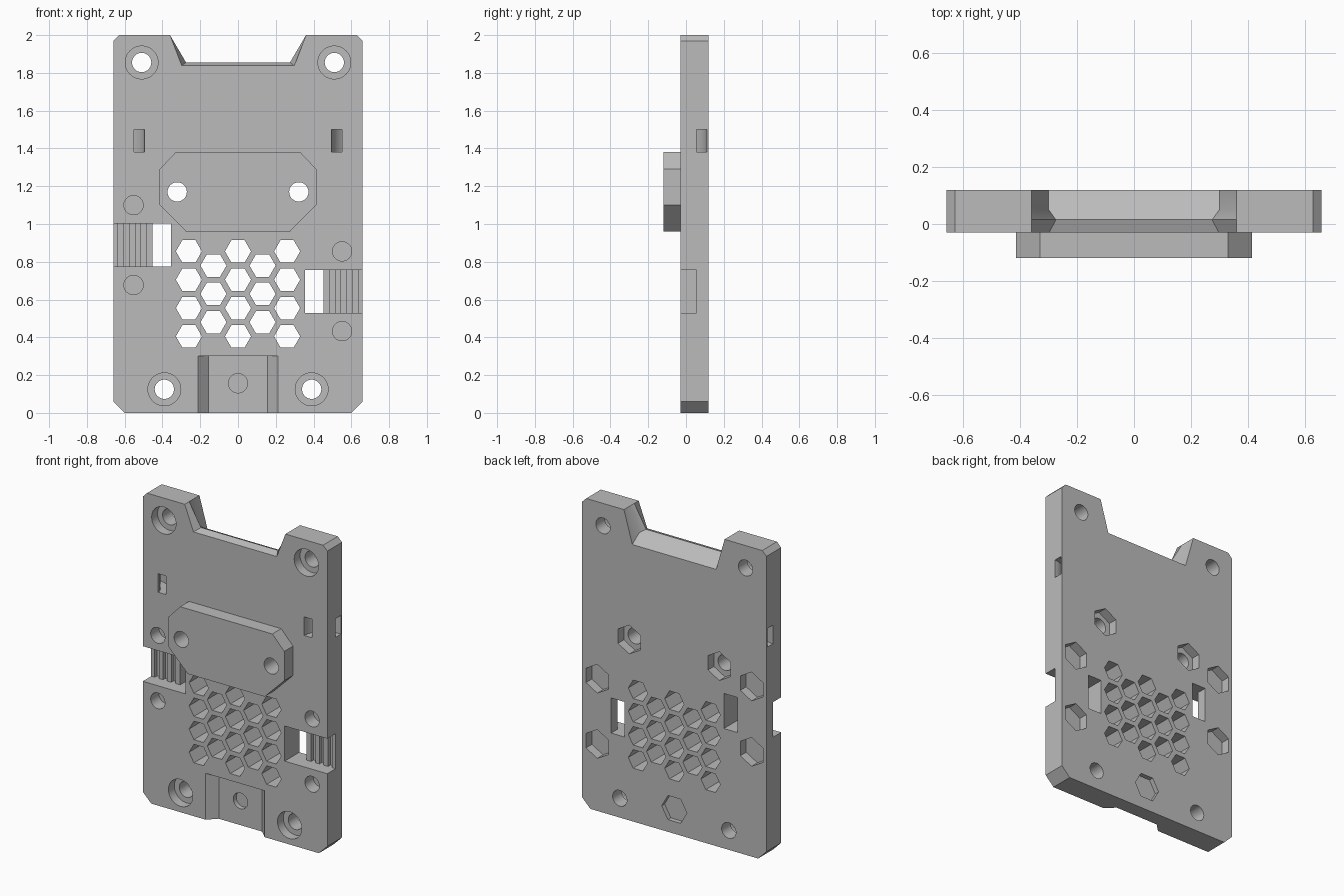
import bpy, bmesh
from math import cos, sin, pi, radians

if "Cube" in bpy.data.objects:
    bpy.data.objects.remove(bpy.data.objects["Cube"], do_unlink=True)

FRONT, BACK, PAD_FRONT = -0.03, 0.12, -0.12
OUT = 0.2  # overshoot for cutters

grey = bpy.data.materials.new("plain grey")
grey.use_nodes = True
grey.diffuse_color = (0.5, 0.5, 0.5, 1)
grey.node_tree.nodes["Principled BSDF"].inputs["Base Color"].default_value = (0.5, 0.5, 0.5, 1)


def loft(bm, rings):
    """Skin a list of equal-length 3D rings into a closed solid."""
    loops = [[bm.verts.new(p) for p in r] for r in rings]
    n = len(loops[0])
    for a, b in zip(loops, loops[1:]):
        for i in range(n):
            bm.faces.new((a[i], a[(i + 1) % n], b[(i + 1) % n], b[i]))
    bm.faces.new(loops[0])
    bm.faces.new(loops[-1])


def prism(bm, outline, y0, y1):
    """Extrude an x-z outline along y."""
    loft(bm, [[(x, y, z) for x, z in outline] for y in (y0, y1)])


def rect(x0, x1, z0, z1):
    return [(x0, z0), (x1, z0), (x1, z1), (x0, z1)]


def ngon(x, z, r, n=40, turn=0.0):
    return [(x + r * cos(turn + 2 * pi * i / n), z + r * sin(turn + 2 * pi * i / n))
            for i in range(n)]


def mirrored(half):
    return half + [(-x, z) for x, z in reversed(half)]


def make(name, build):
    bm = bmesh.new()
    build(bm)
    bmesh.ops.recalc_face_normals(bm, faces=bm.faces)
    mesh = bpy.data.meshes.new(name)
    bm.to_mesh(mesh)
    bm.free()
    mesh.materials.append(grey)
    obj = bpy.data.objects.new(name, mesh)
    bpy.context.collection.objects.link(obj)
    return obj


def cut(target, name, build):
    """Subtract a group of separate solids from the target."""
    cutter = make(name, build)
    cutter.hide_render = True
    mod = target.modifiers.new(name, 'BOOLEAN')
    mod.operation, mod.solver, mod.object = 'DIFFERENCE', 'EXACT', cutter
    bpy.context.view_layer.objects.active = target
    bpy.ops.object.modifier_apply(modifier=mod.name)
    bpy.data.objects.remove(cutter, do_unlink=True)


# Main plate and raised front pad
plate = make("base_plate", lambda bm: prism(bm, mirrored(
    [(0.6, 0), (0.66, 0.06), (0.66, 1.97), (0.63, 2)]), FRONT, BACK))
pad = make("front_pad", lambda bm: prism(bm, mirrored(
    [(0.275, 0.96), (0.415, 1.1), (0.415, 1.29), (0.33, 1.38)]), PAD_FRONT, FRONT))

corner_holes = [(s * x, z) for s in (-1, 1) for x, z in ((0.51, 1.855), (0.39, 0.125))]
pad_holes = [(-0.322, 1.17), (0.322, 1.17)]
side_holes = [(-0.553, 1.1), (-0.553, 0.677), (0.551, 0.855), (0.551, 0.433)]


# Holes passing right through
def through_holes(bm):
    for x, z in corner_holes + pad_holes:
        prism(bm, ngon(x, z, 0.051), -OUT, OUT)


cut(plate, "through_holes", through_holes)
cut(pad, "pad_holes", through_holes)


# Honeycomb vents
def vents(bm):
    for col in range(-2, 3):
        rows = 3 if col % 2 else 4
        top = 0.78 if col % 2 else 0.855
        for row in range(rows):
            prism(bm, ngon(col * 0.13, top - row * 0.15, 0.069, 6), -OUT, OUT)


cut(plate, "vents", vents)


# Front counterbores, shallow bottom recess
def front_recesses(bm):
    for x, z in corner_holes:
        prism(bm, ngon(x, z, 0.087), -OUT, 0.03)
    sections = ((FRONT - 0.02, 0.232), (FRONT + 0.055, 0.155))
    loft(bm, [[(x, y, z) for x, z in rect(-w, w, -0.1, 0.3)] for y, w in sections])


cut(plate, "front_recesses", front_recesses)


# Blind round holes from the front
def blind_holes(bm):
    for x, z in side_holes + [(0, 0.157)]:
        prism(bm, ngon(x, z, 0.051), -OUT, 0.055)


cut(plate, "blind_holes", blind_holes)


# Hexagonal nut pockets from the back
def nut_pockets(bm):
    for x, z in side_holes + pad_holes:
        prism(bm, ngon(x, z, 0.093, 6, radians(30)), 0.06, OUT)
    prism(bm, ngon(0, 0.157, 0.09, 6), 0.09, OUT)


cut(plate, "nut_pockets", nut_pockets)


# Side strap slots: floor pocket with vertical ribs left standing, plus a window
def slot_pockets(bm):
    for s, z in ((-1, 0.775), (1, 0.53)):
        prism(bm, rect(s * 0.355, s * 0.8, z, z + 0.227), -OUT, 0.055)


def slot_grooves(bm):
    for s, z in ((-1, 0.775), (1, 0.53)):
        prism(bm, rect(s * 0.355, s * 0.452, z, z + 0.227), -OUT, OUT)
        for x0, x1 in ((0.485, 0.515), (0.545, 0.575), (0.605, 0.635)):
            prism(bm, rect(s * x0, s * x1, z, z + 0.227), 0, 0.08)


cut(plate, "slot_pockets", slot_pockets)
cut(plate, "slot_grooves", slot_grooves)


# Curved tie channels from the front face round to each side edge
def tie_channels(bm):
    steps = [pi / 2 * i / 12 for i in range(13)]
    for s in (-1, 1):
        def arc(rx, ry):
            return [(0.66 - rx * cos(a), FRONT + ry * sin(a)) for a in steps]
        outer, inner = arc(0.165, 0.14), arc(0.11, 0.085)
        path = ([(0.495, -OUT)] + outer + [(0.8, 0.11), (0.8, 0.055)]
                + inner[::-1] + [(0.55, -OUT)])
        loft(bm, [[(s * x, y, z) for x, y in path] for z in (1.38, 1.5)])


cut(plate, "tie_channels", tie_channels)


# Top notch with ridged sill
def top_notch(bm):
    sections = ((-0.05, 0.31, 1.827), (FRONT, 0.298, 1.838), (0.015, 0.275, 1.855),
                (0.05, 0.3, 1.84), (BACK, 0.3, 1.79), (0.14, 0.3, 1.776))
    loft(bm, [[(x, y, z) for x, z in mirrored([(w, sill), (0.36, 2), (0.36, 2.1)])]
              for y, w, sill in sections])


cut(plate, "top_notch", top_notch)

# Smooth the round walls, keep edges sharp
for obj in (plate, pad):
    bpy.ops.object.select_all(action='DESELECT')
    obj.select_set(True)
    bpy.context.view_layer.objects.active = obj
    bpy.ops.object.shade_smooth_by_angle(angle=radians(25))
